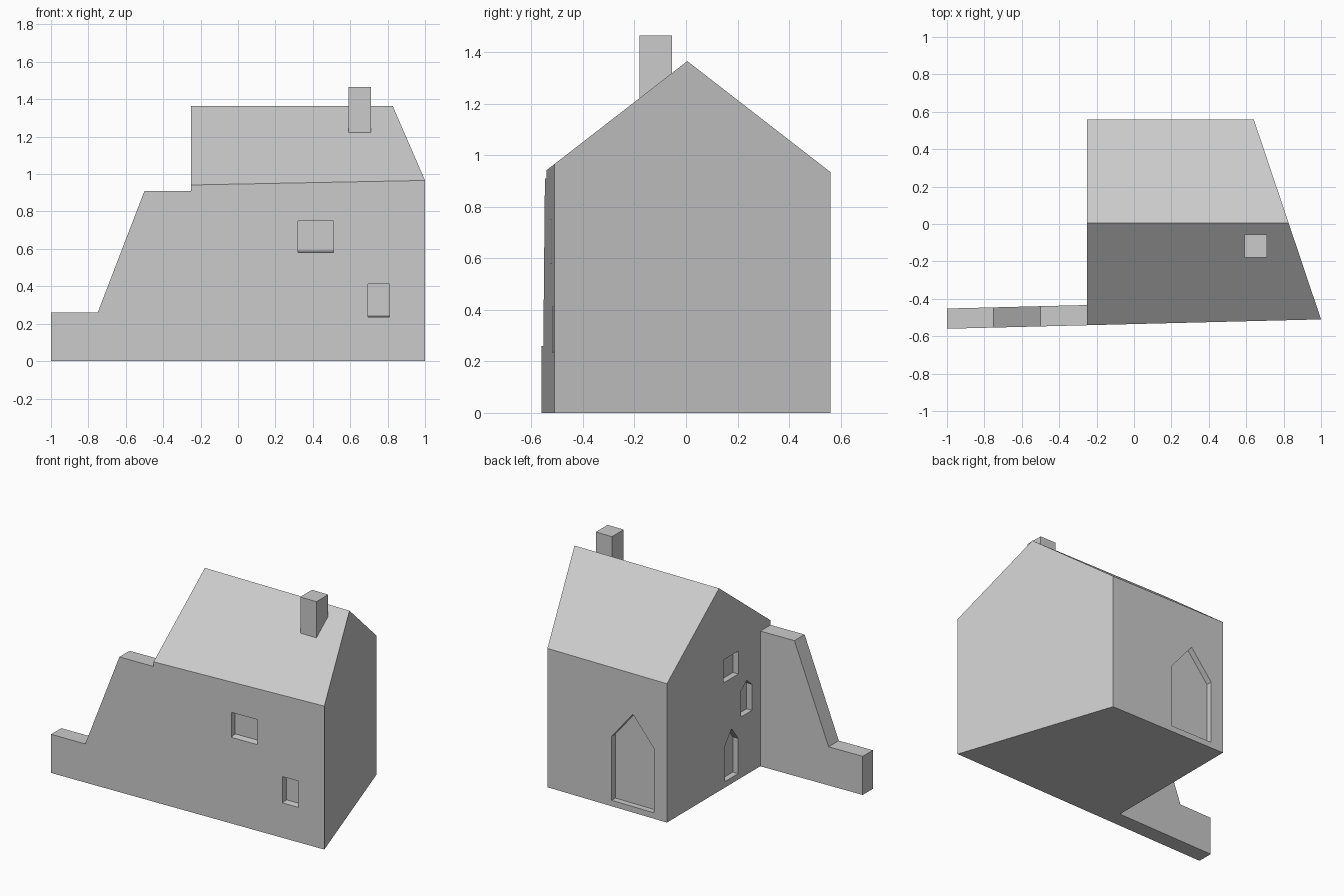
import bpy
import bmesh
from mathutils import Vector

if "Cube" in bpy.data.objects:
    bpy.data.objects.remove(bpy.data.objects["Cube"])

RIDGE_Y, RIDGE_Z, PITCH = 0.005, 1.365, 0.775
DEPTH = 0.04

stone = bpy.data.materials.new("light grey")
stone.diffuse_color = (0.6, 0.6, 0.6, 1)
stone.use_nodes = True
stone.node_tree.nodes["Principled BSDF"].inputs["Base Color"].default_value = stone.diffuse_color


def make(name, verts, faces):
    bm = bmesh.new()
    vs = [bm.verts.new(v) for v in verts]
    for f in faces:
        bm.faces.new([vs[i] for i in f])
    bmesh.ops.recalc_face_normals(bm, faces=bm.faces)
    mesh = bpy.data.meshes.new(name)
    bm.to_mesh(mesh)
    bm.free()
    mesh.materials.append(stone)
    obj = bpy.data.objects.new(name, mesh)
    bpy.context.collection.objects.link(obj)
    return obj


def prism(name, near, far):
    """Closed solid between two matching outlines."""
    n = len(near)
    faces = [tuple(range(n)), tuple(range(n, 2 * n))]
    faces += [(i, (i + 1) % n, n + (i + 1) % n, n + i) for i in range(n)]
    return make(name, near + far, faces)


def front_y(x):
    return -0.56 + 0.025 * (x + 1)


def roof_z(y):
    return RIDGE_Z - PITCH * abs(y - RIDGE_Y)


# House body: skewed plan with a gabled roof
plan = [(-0.25, front_y(-0.25)), (1.0, front_y(1.0)), (0.64, 0.56), (-0.25, 0.56)]
t = (RIDGE_Y - plan[1][1]) / (0.56 - plan[1][1])
verts = [(x, y, 0) for x, y in plan] + [(x, y, roof_z(y)) for x, y in plan]
verts += [(-0.25, RIDGE_Y, RIDGE_Z), (1 - 0.36 * t, RIDGE_Y, RIDGE_Z)]
house = make("house_body", verts, [
    (3, 2, 1, 0), (0, 1, 5, 4), (2, 3, 7, 6),      # floor, front, back
    (1, 2, 6, 9, 5), (3, 0, 4, 8, 7),              # gable walls
    (4, 5, 9, 8), (6, 7, 8, 9)])                   # roof slopes

# Stepped wing wall continuing the front
outline = [(-1, 0), (-0.25, 0), (-0.25, 0.91), (-0.5, 0.91), (-0.75, 0.26), (-1, 0.26)]
prism("wing_wall",
      [(x, front_y(x), z) for x, z in outline],
      [(x, front_y(x) + 0.108, z) for x, z in outline])

# Chimney, sunk into the front roof slope
base = [(0.59, -0.18), (0.71, -0.18), (0.71, -0.055), (0.59, -0.055)]
prism("chimney", [(x, y, 1.15) for x, y in base], [(x, y, 1.465) for x, y in base])


# Recessed openings: a = start, b = end along the wall, peak makes a pointed head
def opening(name, place, inward, a, b, low, high, peak=None, sill=0.0):
    shape = [(a, low), (b, low), (b, high)]
    if peak:
        shape.append(((a + b) / 2, peak))
    shape.append((a, high))
    ends = []
    for side in (-1, 1):
        ends.append([Vector(place(u, z + (side * sill if z == low else 0)))
                     + Vector(inward) * DEPTH * side for u, z in shape])
    cutter = prism(name + "_cutter", *ends)
    cutter.hide_render = True
    cutter.hide_viewport = True
    mod = house.modifiers.new(name, 'BOOLEAN')
    mod.operation = 'DIFFERENCE'
    mod.solver = 'EXACT'
    mod.object = cutter


def on_front(u, z):
    return (u, front_y(u), z)


def on_left(u, z):
    return (-0.25, u, z)


def on_back(u, z):
    return (u, 0.56, z)


opening("upper_front_window", on_front, (0, 1, 0), 0.32, 0.51, 0.58, 0.748, sill=0.008)
opening("lower_front_window", on_front, (0, 1, 0), 0.695, 0.81, 0.235, 0.412, sill=0.006)
opening("upper_side_window", on_left, (1, 0, 0), -0.20, -0.04, 0.71, 0.865)
opening("pointed_side_window", on_left, (1, 0, 0), -0.345, -0.23, 0.41, 0.585, 0.635)
opening("side_door", on_left, (1, 0, 0), -0.198, -0.056, 0.04, 0.277, 0.37)
opening("back_door", on_back, (0, -1, 0), -0.155, 0.162, 0.04, 0.47, 0.662)
